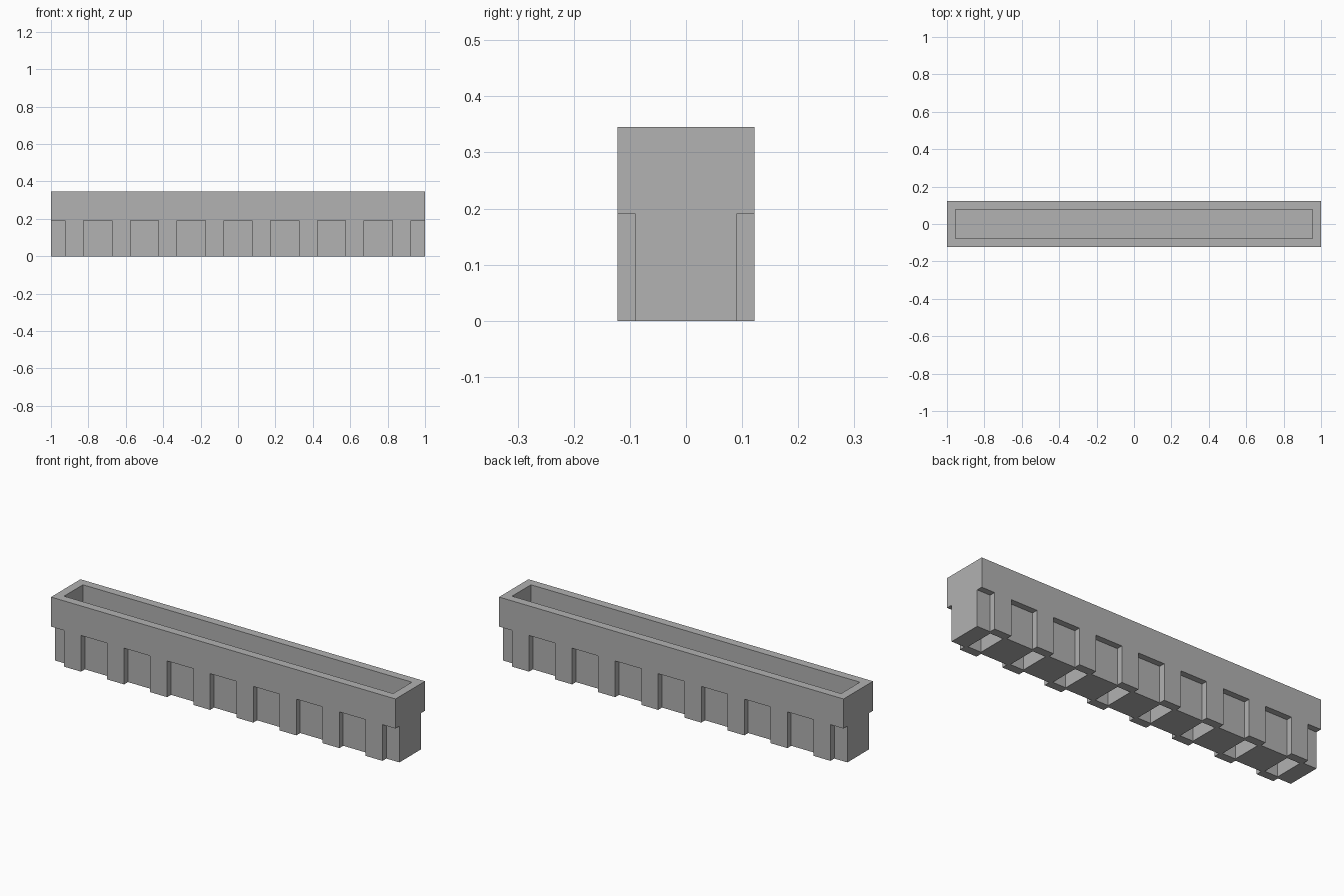
import bpy
import bmesh
from mathutils import Matrix

default_cube = bpy.data.objects.get("Cube")
if default_cube:
    bpy.data.objects.remove(default_cube, do_unlink=True)

LENGTH, WIDTH, HEIGHT = 2.0, 0.244, 0.345
PITCH, COUNT = 0.25, 8

grey = bpy.data.materials.new("plain grey")
grey.use_nodes = True
colour = (0.445, 0.445, 0.445, 1)
grey.diffuse_color = colour
grey.node_tree.nodes["Principled BSDF"].inputs["Base Color"].default_value = colour


def add_box(bm, x, y, z):
    """Add a box spanning the given (low, high) ranges."""
    spans = (x, y, z)
    size = [high - low for low, high in spans]
    centre = [(high + low) / 2 for low, high in spans]
    matrix = Matrix.Translation(centre) @ Matrix.Diagonal((*size, 1))
    bmesh.ops.create_cube(bm, size=1, matrix=matrix)


def make_object(name, bm):
    mesh = bpy.data.meshes.new(name)
    bm.to_mesh(mesh)
    bm.free()
    mesh.materials.append(grey)
    obj = bpy.data.objects.new(name, mesh)
    bpy.context.collection.objects.link(obj)
    return obj


# Solid housing
bm = bmesh.new()
add_box(bm, (-LENGTH / 2, LENGTH / 2), (-WIDTH / 2, WIDTH / 2), (0, HEIGHT))
housing = make_object("housing", bm)

cuts = bmesh.new()

# Long trough in the top
add_box(cuts, (-0.955, 0.955), (-0.078, 0.078), (0.18, 0.5))

# Notches along both long sides, leaving one tab per position
for i in range(COUNT + 1):
    x = (i - COUNT / 2) * PITCH
    for y in ((-0.2, -0.09), (0.09, 0.2)):
        add_box(cuts, (x - 0.076, x + 0.076), y, (-0.1, 0.19))

# Blind pockets in the underside, one behind each pair of tabs
for i in range(COUNT):
    x = (i - (COUNT - 1) / 2) * PITCH
    add_box(cuts, (x - 0.038, x + 0.038), (-0.078, 0.078), (-0.1, 0.15))

cutter = make_object("cutter", cuts)
cutter.hide_render = True

# Carve the housing, then discard the cutter
carve = housing.modifiers.new("carve", 'BOOLEAN')
carve.operation = 'DIFFERENCE'
carve.solver = 'EXACT'
carve.object = cutter
bpy.context.view_layer.objects.active = housing
housing.select_set(True)
bpy.ops.object.modifier_apply(modifier=carve.name)
bpy.data.objects.remove(cutter, do_unlink=True)
